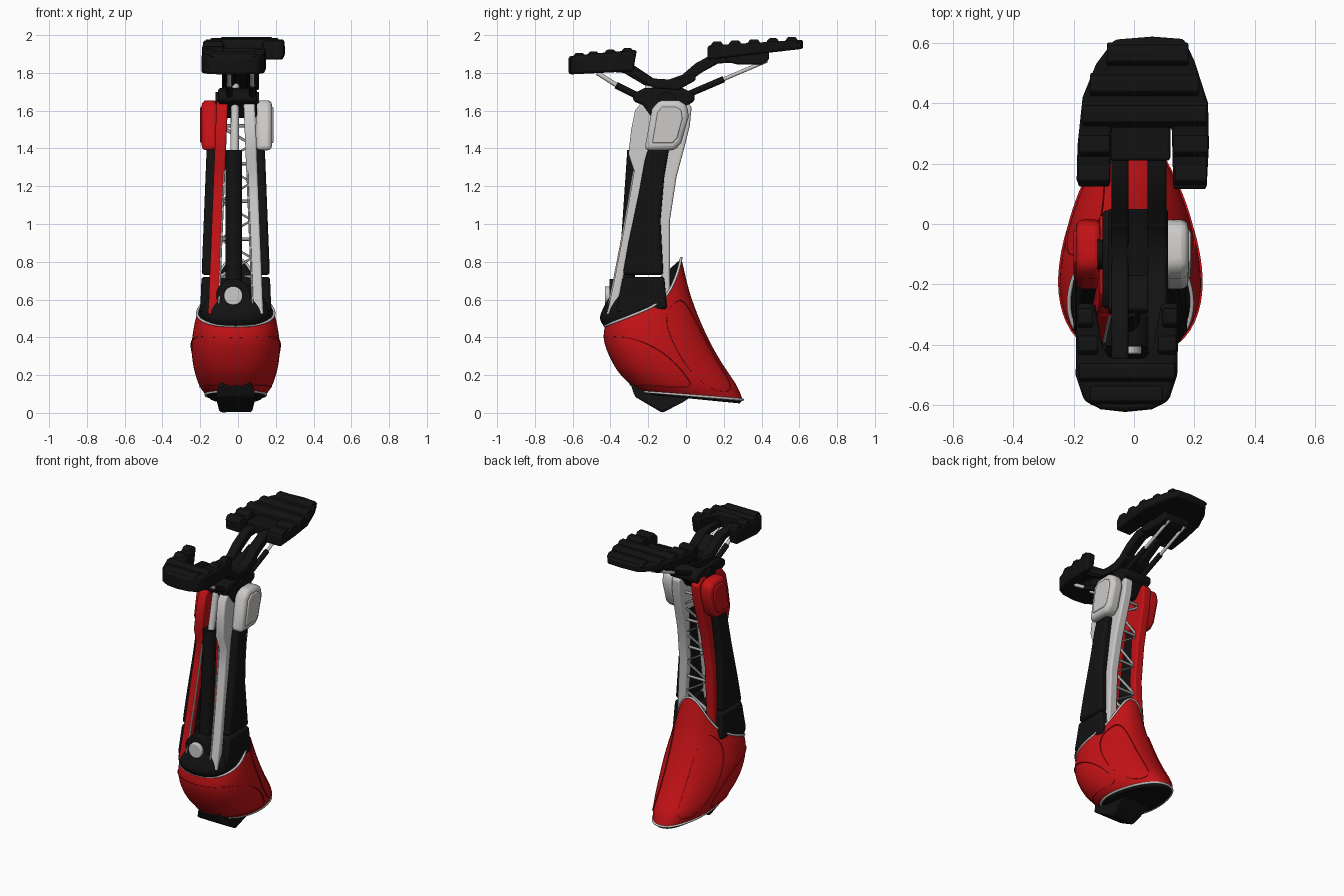
import bpy, bmesh, math
from mathutils import Vector

if "Cube" in bpy.data.objects:
    bpy.data.objects.remove(bpy.data.objects["Cube"])

CX = -0.012  # centre line of the leg


def mat(name, rgb):
    m = bpy.data.materials.new(name)
    m.diffuse_color = (*rgb, 1)
    m.use_nodes = True
    m.node_tree.nodes["Principled BSDF"].inputs["Base Color"].default_value = m.diffuse_color
    return m


RED = mat("red", (0.55, 0.006, 0.008))
WHITE = mat("light grey", (0.60, 0.59, 0.58))
BLACK = mat("black", (0.006, 0.006, 0.006))
GREY = mat("mid grey", (0.35, 0.35, 0.35))


def finish(name, bm, mats, bevel=0, angle=35):
    bmesh.ops.recalc_face_normals(bm, faces=bm.faces)
    me = bpy.data.meshes.new(name)
    bm.to_mesh(me)
    bm.free()
    ob = bpy.data.objects.new(name, me)
    bpy.context.collection.objects.link(ob)
    for m in mats:
        me.materials.append(m)
    if bevel:
        b = ob.modifiers.new("bevel", 'BEVEL')
        b.width, b.segments, b.limit_method = bevel, 3, 'ANGLE'
        b.angle_limit = math.radians(40)
    bpy.ops.object.select_all(action='DESELECT')
    ob.select_set(True)
    bpy.context.view_layer.objects.active = ob
    bpy.ops.object.shade_smooth_by_angle(angle=math.radians(angle))
    return ob


def prism(name, pts, axis, a, b, m, bevel=0.01, warp=lambda p: p):
    """Extrude a 2D outline (yz along x, or xy along z) and warp it."""
    bm = bmesh.new()
    put = (lambda u, v, w: (w, u, v)) if axis == 'x' else (lambda u, v, w: (u, v, w))
    lo, hi = [[bm.verts.new(warp(Vector(put(u, v, w)))) for u, v in pts] for w in (a, b)]
    n = len(pts)
    bm.faces.new(lo)
    bm.faces.new(hi)
    for i in range(n):
        bm.faces.new((lo[i], lo[(i + 1) % n], hi[(i + 1) % n], hi[i]))
    return finish(name, bm, [m], bevel)


def tube(name, path, r, m, seg=16):
    cu = bpy.data.curves.new(name, 'CURVE')
    cu.dimensions, cu.bevel_depth, cu.use_fill_caps = '3D', r, True
    cu.bevel_resolution = seg // 4
    s = cu.splines.new('POLY')
    s.points.add(len(path) - 1)
    for q, p in zip(s.points, path):
        q.co = (*p, 1)
    cu.materials.append(m)
    ob = bpy.data.objects.new(name, cu)
    bpy.context.collection.objects.link(ob)
    return ob


def surf(rows, u, deg):
    """Point on a loft; rows hold front y,z, back y,z, half width, back lift."""
    i = min(int(u), len(rows) - 2)
    f = u - i
    p = [rows[max(0, min(len(rows) - 1, i + k))] for k in (-1, 0, 1, 2)]
    yf, zf, yb, zb, hw, lift = [
        b + .5 * f * (c - a + f * (2*a - 5*b + 4*c - d + f * (3*(b - c) + d - a)))
        for a, b, c, d in zip(*p)]
    s, t = math.sin(math.radians(deg)), (1 - math.cos(math.radians(deg))) / 2
    x = hw * math.copysign(abs(s) ** .85, s) * (1.13 - .3 * t)
    return Vector((CX + x, yf + (yb - yf) * t, zf + (zb - zf) * t + lift * t ** 8))


def loft(name, rows, mats, rule=lambda u: 0, n=64, step=8):
    bm = bmesh.new()
    us = [k / step for k in range((len(rows) - 1) * step + 1)]
    rings = [[bm.verts.new(surf(rows, u, 360 * j / n)) for j in range(n)] for u in us]
    for k in range(len(us) - 1):
        for j in range(n):
            q = (j + 1) % n
            f = bm.faces.new((rings[k][j], rings[k][q], rings[k+1][q], rings[k+1][j]))
            f.material_index = rule(us[k])
    for r in (rings[0], rings[-1]):
        bm.faces.new(r).material_index = len(mats) - 1
    return finish(name, bm, mats)


# Red lower shell; its first and last bands are the black inside and underside
inner = (-.40, .45, -.07, .50, .18, 0)
shell = [(-.43, .46, -.025, .62, .205, .2), (-.435, .39, .025, .55, .222, .07),
         (-.41, .31, .10, .42, .235, .01), (-.36, .22, .18, .28, .225, 0),
         (-.29, .145, .265, .15, .195, 0), (-.25, .115, .30, .07, .16, 0)]
loft("lower_shell", shell, [RED, BLACK])
loft("shell_mouth", [inner, shell[0]], [BLACK], step=2)
loft("shell_underside", [shell[-1], (-.22, .10, .285, .05, .14, 0)], [BLACK], step=2)
for nm, u in (("upper_rim", 0), ("lower_rim", 5)):
    tube(nm, [surf(shell, u, 5 * k) for k in range(73)], .007, WHITE, 8)


def pad(name, outline, centre):
    """Raised pad lying on the shell, drawn in (u, angle) space."""
    bm, rings, n = bmesh.new(), [], len(outline)

    def lifted(u, d, h):
        u = max(.02, min(4.95, u))
        e = surf(shell, u + .01, d) - surf(shell, u - .01, d)
        g = surf(shell, u, d + .5) - surf(shell, u, d - .5)
        return surf(shell, u, d) + g.cross(e).normalized() * h
    for s, h in ((1, -.006), (.985, .008), (.95, .016), (.88, .02), (.7, .022),
                 (.5, .023), (.3, .023), (.1, .023)):
        rings.append([bm.verts.new(lifted(centre[0] + (u - centre[0]) * s,
                                          centre[1] + (d - centre[1]) * s, h)) for u, d in outline])
    for a, b in zip(rings, rings[1:]):
        for j in range(n):
            q = (j + 1) % n
            bm.faces.new((a[j], a[q], b[q], b[j]))
    bm.faces.new(rings[-1])
    return finish(name, bm, [RED])


# Front pad wraps round the shell, side pads sit on the rear flanks
ang = [2 * math.pi * k / 72 for k in range(72)]
spow = lambda v, e: math.copysign(abs(v) ** e, v)
pad("front_pad", [(2.4 + 1.5 * spow(math.sin(a), .7) + 1.1 * math.cos(a) ** 2,
                   100 * spow(math.cos(a), .8)) for a in ang], (2.4, 0))
for s, nm in ((1, "right"), (-1, "left")):
    pad(nm + "_flank_pad", [(2.55 + 1.85 * spow(math.cos(a), .8),
                             s * (133 + 25 * spow(math.sin(a), .8))) for a in ang], (2.55, s * 133))

# Black foot block under the shell
prism("under_block", [(-.30, .17), (-.27, .085), (-.125, .0), (-.01, .06), (.06, .11), (.05, .2), (-.2, .2)],
      'x', CX - .1, CX + .1, BLACK, .012,
      lambda p: Vector((CX + (p.x - CX) * (1.15 - 4 * abs(p.z - .08)), p.y, p.z)))

# Black knuckle in the shell mouth with its round front cap
loft("knuckle", [(-.42, .44, -.1, .55, .18, 0), (-.455, .50, -.08, .60, .192, 0),
                 (-.425, .58, -.1, .64, .178, 0), (-.37, .67, -.14, .68, .13, 0)], [BLACK])
for nm, r, y, m in (("cap_housing", .09, -.405, BLACK), ("front_cap", .05, -.43, WHITE)):
    prism(nm, [(-.025 + r * math.cos(a), -.62 - r * math.sin(a)) for a in ang[::2]], 'z', y, -.28, m, .006,
          lambda p: Vector((p.x, p.z, -p.y)))

# Shin: side frames, black panels and knee pads, mirrored; red left, grey right
FRAME = [(-.42, .52), (-.38, .7), (-.345, .88), (-.30, 1.13), (-.275, 1.28), (-.305, 1.37), (-.29, 1.5),
         (-.27, 1.6), (-.23, 1.65), (-.01, 1.665), (.03, 1.62), (.02, 1.52), (-.01, 1.4), (-.05, 1.25),
         (-.085, 1.02), (-.085, .62), (-.125, .62), (-.138, 1.02), (-.115, 1.25), (-.10, 1.38),
         (-.19, 1.38), (-.22, 1.28), (-.25, 1.13), (-.30, .88), (-.335, .7), (-.37, .52)]
UPPER = [(-.335, .73), (-.305, .9), (-.25, 1.16), (-.22, 1.33), (-.2, 1.4), (-.09, 1.4), (-.115, 1.25),
         (-.135, 1.02), (-.12, .73)]
LOWER = [(-.37, .53), (-.335, .72), (-.115, .72), (-.10, .55)]
KNEE = [(-.22, 1.39), (-.06, 1.39), (-.025, 1.43), (.015, 1.57), (.005, 1.63), (-.04, 1.655),
        (-.14, 1.655), (-.18, 1.61)]
for s, nm, m in ((1, "right", WHITE), (-1, "left", RED)):
    lean = lambda p, k=.04: Vector((CX + s * (p.x - k * (p.z - .55)), p.y, p.z))
    prism(nm + "_frame", FRAME, 'x', .085, .145, m, .01, lean)
    prism(nm + "_upper_panel", UPPER, 'x', .115, .188, BLACK, .018, lean)
    prism(nm + "_lower_panel", LOWER, 'x', .115, .188, BLACK, .015, lean)
    prism(nm + "_knee_pad", KNEE, 'x', .10, .186, m, .025, lambda p: Vector((CX * .5 + s * p.x, p.y, p.z)))
    prism(nm + "_knee_pad_face", [(-.09 + (y + .09) * .68, 1.53 + (z - 1.53) * .72) for y, z in KNEE],
          'x', .15, .194, m, .006, lambda p: Vector((CX * .5 + s * p.x, p.y, p.z)))
    # thin contrast line down the front bar
    tube(nm + "_trim", [(CX + s * (.09 - .04 * (z - .55)), y - .002, z) for y, z in FRAME[:5]],
         .005, WHITE, 8)

# Front piston
tube("piston_sleeve", [(-.022, -.32, .62), (-.022, -.268, 1.39)], .043, BLACK)
tube("piston_rod", [(-.018, -.268, 1.36), (-.015, -.19, 1.74)], .022, WHITE)

# Zigzag truss between the rear bars
zig = [(CX + (.085 if k % 2 else -.085), -.105 + .06 * max(0, k - 4) / 4, .72 + .1 * k) for k in range(9)]
tube("truss", zig, .011, GREY, 8)
for k in range(0, 9, 2):
    tube("truss_rung", [zig[k], (2 * CX - zig[k][0], zig[k][1], zig[k][2])], .009, GREY, 8)

# Ankle joint
prism("ankle_block", [(-.28, 1.65), (-.28, 1.69), (-.22, 1.72), (-.02, 1.72), (.045, 1.69), (.045, 1.65), (0, 1.625),
                      (-.05, 1.56), (-.18, 1.56), (-.23, 1.63)], 'x', -.105, .10, BLACK, .015)
tube("ankle_pin", [(-.12, -.1, 1.65), (.11, -.1, 1.65)], .05, BLACK)

# Curved twin arms carrying the two foot pads
ARM = [(-.45, 1.81), (-.33, 1.80), (-.22, 1.735), (-.10, 1.715), (0, 1.74), (.08, 1.80), (.17, 1.85), (.40, 1.86),
       (.40, 1.91), (.15, 1.905), (.05, 1.85), (-.02, 1.79), (-.09, 1.765), (-.17, 1.77), (-.29, 1.85), (-.45, 1.86)]
for x0, x1 in ((-.075, -.018), (.045, .108)):
    prism("foot_arm", ARM, 'x', x0, x1, BLACK, .01)
    xm = (x0 + x1) / 2
    tube("rear_strut_sleeve", [(xm, .02, 1.69), (xm, .2, 1.767)], .017, BLACK)
    tube("rear_strut_rod", [(xm, .2, 1.767), (xm, .43, 1.865)], .010, WHITE)
    tube("front_strut_sleeve", [(xm, -.24, 1.67), (xm, -.37, 1.735)], .018, BLACK)
    tube("front_strut_rod", [(xm, -.36, 1.73), (xm, -.47, 1.80)], .012, WHITE)
prism("arm_bridge", [(-.30, 1.80), (-.17, 1.72), (-.04, 1.71), (.05, 1.76), (.05, 1.80), (-.02, 1.77), (-.17, 1.76),
                     (-.28, 1.83)], 'x', -.085, .112, BLACK, .008)
prism("rear_mount", [(.21, 1.86), (.27, 1.845), (.4, 1.845), (.44, 1.87), (.44, 1.93), (.21, 1.93)],
      'x', -.08, .12, BLACK, .01)

# Rear foot pad: notched plate with tread ridges
REAR = [(-.19, .135), (-.187, .26), (-.17, .42), (-.125, .53), (-.065, .61), (.06, .62), (.165, .612), (.2, .54),
        (.245, .40), (.248, .26), (.24, .115), (.13, .115), (.125, .32), (-.075, .32), (-.078, .13)]
prism("rear_foot_pad", REAR, 'z', 1.87, 1.945, BLACK, .012,
      lambda p: Vector((p.x, p.y, p.z + (p.y - .12) * (.06 if p.z > 1.9 else .115))))
for y, x0, x1 in ((.165, -.185, -.08), (.165, .135, .24), (.26, -.18, -.08), (.26, .13, .245),
                  (.36, -.17, .24), (.46, -.145, .215), (.56, -.09, .18)):
    z = 1.935 + (y - .12) * .06
    prism("rear_tread", [(y - .042, z), (y - .02, z + .028), (y + .02, z + .028), (y + .042, z)],
          'x', x0, x1, BLACK, .005)

# Front foot pad: U-shaped with two prongs pointing back
FRONT = [(-.19, -.28), (-.193, -.5), (-.165, -.585), (-.11, -.613), (-.03, -.622), (.06, -.613), (.115, -.585),
         (.143, -.5), (.148, -.28), (.09, -.28), (.065, -.40), (.04, -.445), (-.08, -.445), (-.105, -.40), (-.13, -.28)]
prism("front_foot_pad", FRONT, 'z', 1.80, 1.905, BLACK, .015,
      lambda p: Vector((p.x, p.y + (.02 if p.z > 1.85 and p.y > -.3 else 0),
                        p.z + (p.y + .45) * (.1 if p.z > 1.85 else .05))))
for y, x0, x1 in ((-.31, -.185, -.135), (-.31, .095, .143), (-.40, -.185, -.12), (-.40, .08, .14),
                  (-.49, -.18, .135), (-.565, -.145, .095)):
    z = 1.9 + (y + .45) * .1
    prism("front_tread", [(y - .036, z - .004), (y - .018, z + .018), (y + .018, z + .018), (y + .036, z)],
          'x', x0, x1, BLACK, .005)
